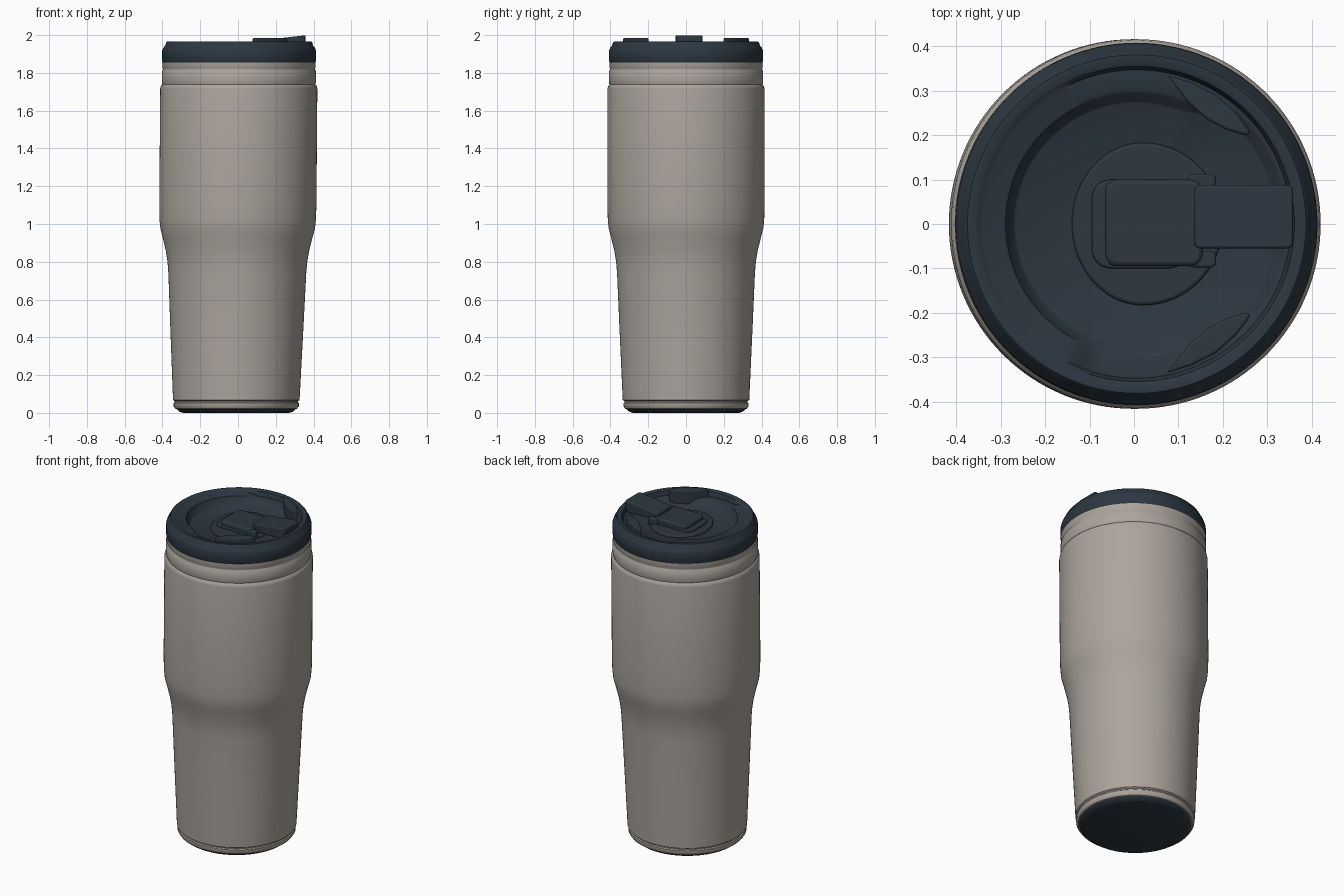
import bpy, bmesh
from math import sin, cos, pi, radians, degrees

cube = bpy.data.objects.get("Cube")
if cube:
    bpy.data.objects.remove(cube)


def material(name, rgb):
    m = bpy.data.materials.new(name)
    m.use_nodes = True
    m.diffuse_color = (*rgb, 1)
    m.node_tree.nodes["Principled BSDF"].inputs["Base Color"].default_value = (*rgb, 1)
    return m


TAUPE = material("warm taupe", (0.41, 0.375, 0.335))
NAVY = material("dark slate blue", (0.026, 0.039, 0.053))


def finish(name, bm, mat, bevel=0):
    bmesh.ops.remove_doubles(bm, verts=bm.verts, dist=1e-5)
    bmesh.ops.recalc_face_normals(bm, faces=bm.faces)
    mesh = bpy.data.meshes.new(name)
    bm.to_mesh(mesh)
    bm.free()
    mesh.materials.append(mat)
    ob = bpy.data.objects.new(name, mesh)
    bpy.context.collection.objects.link(ob)
    bpy.ops.object.select_all(action='DESELECT')
    ob.select_set(True)
    bpy.context.view_layer.objects.active = ob
    bpy.ops.object.shade_smooth_by_angle(angle=radians(40))
    if bevel:
        b = ob.modifiers.new("soft edges", 'BEVEL')
        b.width, b.segments = bevel, 3
        ob.modifiers.move(len(ob.modifiers) - 1, 0)
    return ob


def lathe(name, profile, mat, steps=128):
    """Spin a profile that may depend on the angle; the axis leans slightly in x."""
    bm = bmesh.new()
    rings = []
    for i in range(steps):
        a = 2 * pi * i / steps
        rings.append([bm.verts.new((r * cos(a) + 0.008 * (z - 1.2), r * sin(a), z))
                      for r, z in profile(a)])
    for i, ring in enumerate(rings):
        after = rings[(i + 1) % steps]
        for j in range(len(ring) - 1):
            bm.faces.new((ring[j], after[j], after[j + 1], ring[j + 1]))
    bmesh.ops.remove_doubles(bm, verts=bm.verts, dist=1e-5)
    return finish(name, bm, mat)


def plate(name, outline, low, high, bevel, slope=0):
    """Extrude an outline upwards, with an optional rise of the top along x."""
    bm = bmesh.new()
    face = bm.faces.new([bm.verts.new((x, y, low)) for x, y in outline])
    top = bmesh.ops.extrude_face_region(bm, geom=[face])["geom"]
    for v in top:
        if isinstance(v, bmesh.types.BMVert):
            v.co.z = high + slope * v.co.x
    return finish(name, bm, NAVY, bevel)


# Tumbler body, with the foot groove, shoulder and neck bands
body = [(0.305, 0.018), (0.322, 0.022), (0.331, 0.035), (0.331, 0.052), (0.326, 0.057),
        (0.326, 0.062), (0.335, 0.068), (0.351, 0.42), (0.365, 0.74), (0.37, 0.80),
        (0.38, 0.86), (0.397, 0.93), (0.409, 0.975), (0.414, 1.02), (0.416, 1.1),
        (0.416, 1.715), (0.413, 1.73), (0.405, 1.738), (0.408, 1.748), (0.408, 1.81),
        (0.403, 1.816), (0.403, 1.822), (0.406, 1.828), (0.406, 1.856), (0.38, 1.86)]
lathe("tumbler_body", lambda a: body, TAUPE)

# Dark base pad under the foot
base = [(0, 0), (0.28, 0), (0.30, 0.006), (0.316, 0.02), (0.30, 0.024)]
lathe("base_pad", lambda a: base, NAVY)


def blend(t, start, end):
    t = min(max((t - start) / (end - start), 0), 1)
    return t * t * (3 - 2 * t)


# Lid: rim with a sunken floor that widens on the drinking side
def lid(a):
    t = abs(degrees(a) - 360 * (a > pi))
    wall = 0.325 - 0.04 * blend(t, 45, 70)
    shelf = 1.935 + 0.022 * blend(t, 105, 120)
    return [(0.38, 1.855), (0.404, 1.856), (0.407, 1.862), (0.407, 1.918), (0.402, 1.932),
            (0.391, 1.945), (0.387, 1.96), (0.381, 1.966), (0.362, 1.966), (0.355, 1.962),
            (0.347, shelf), (wall + 0.018, shelf), (wall + 0.01, shelf - 0.004),
            (wall - 0.008, 1.909), (wall - 0.014, 1.905), (0, 1.905)]


lathe("lid", lid, NAVY)

# Round boss on the lid floor
boss = [(0.02 + (0.16 if cos(a) < 0 else 0.18) * cos(a), 0.183 * sin(a))
        for a in (2 * pi * i / 64 for i in range(64))]
plate("slider_boss", boss, 1.89, 1.918, 0.008)


def rounded_box(x0, x1, y0, y1, r):
    pts = []
    for cx, cy, start in ((x1 - r, y1 - r, 0), (x0 + r, y1 - r, 90),
                          (x0 + r, y0 + r, 180), (x1 - r, y0 + r, 270)):
        pts += [(cx + r * cos(radians(start + k)), cy + r * sin(radians(start + k)))
                for k in (0, 30, 60, 90)]
    return pts


# Slider block, hinge ears and the flip tab that reaches the rim
plate("slider_step", rounded_box(-0.095, 0.12, -0.1, 0.1, 0.04), 1.9, 1.932, 0.006)
plate("slider_block", rounded_box(-0.065, 0.155, -0.095, 0.1, 0.025), 1.9, 1.955, 0.01)
for side, y in (("right", -0.08), ("left", 0.095)):
    plate(side + "_hinge_ear", rounded_box(0.12, 0.185, y - 0.018, y + 0.018, 0.012),
          1.9, 1.95, 0.006)
plate("flip_tab", rounded_box(0.135, 0.358, -0.055, 0.088, 0.012), 1.93, 1.958, 0.009, 0.115)

# Leaf-shaped grips on either side of the tab
leaf = [(0.075, 0.335), (0.13, 0.318), (0.185, 0.29), (0.23, 0.25), (0.262, 0.208),
        (0.255, 0.198), (0.21, 0.212), (0.165, 0.235), (0.12, 0.275)]
for side, s in (("right", -1), ("left", 1)):
    plate(side + "_grip", [(x, s * y) for x, y in leaf], 1.9, 1.985, 0.008)
